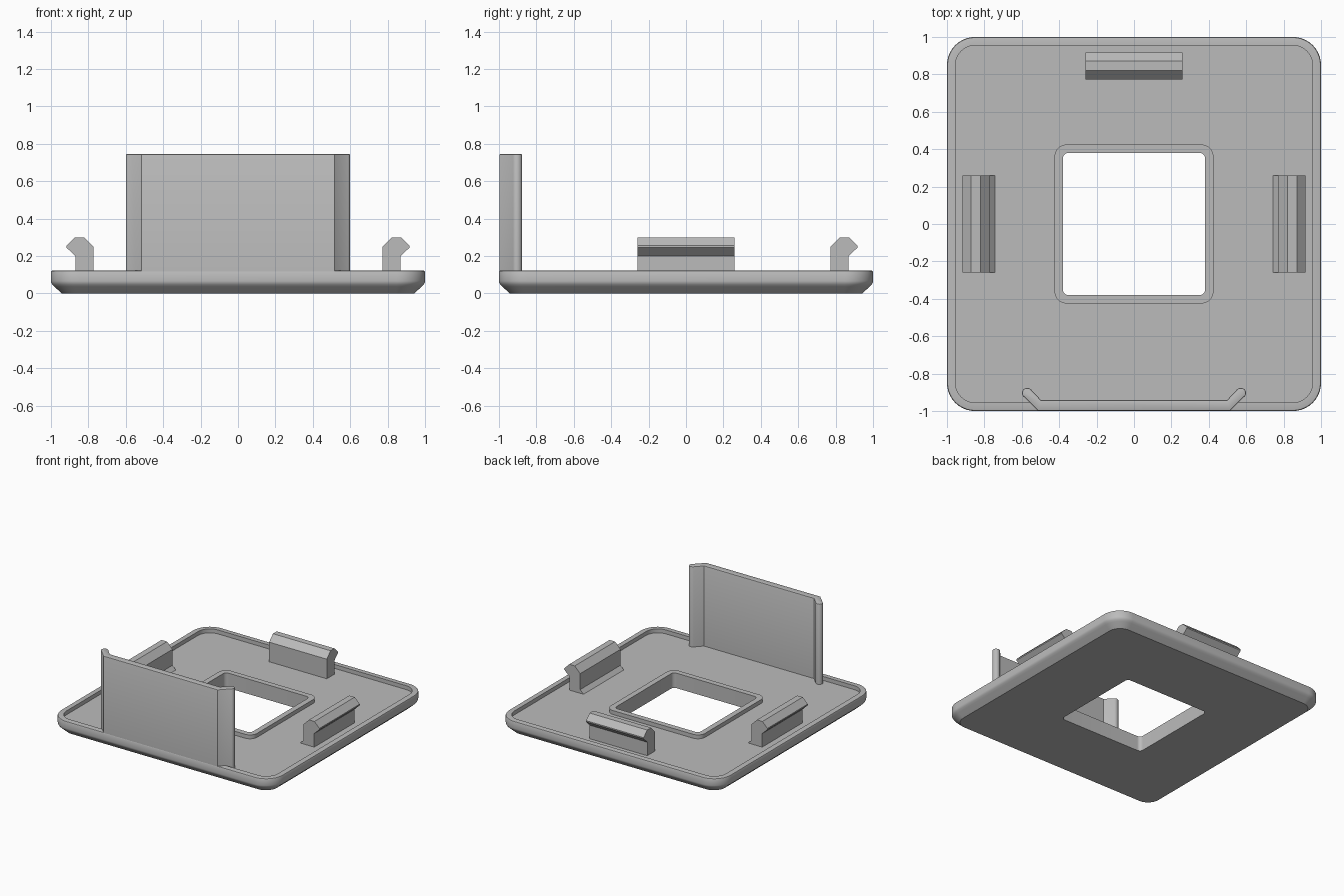
import bpy, bmesh, math

if "Cube" in bpy.data.objects:
    bpy.data.objects.remove(bpy.data.objects["Cube"])

grey = bpy.data.materials.new("mid_grey")
grey.diffuse_color = (0.5, 0.5, 0.5, 1)
grey.use_nodes = True
grey.node_tree.nodes["Principled BSDF"].inputs["Base Color"].default_value = grey.diffuse_color


def finish(name, bm, smooth=True):
    bmesh.ops.recalc_face_normals(bm, faces=bm.faces)
    me = bpy.data.meshes.new(name)
    bm.to_mesh(me)
    bm.free()
    me.materials.append(grey)
    ob = bpy.data.objects.new(name, me)
    bpy.context.collection.objects.link(ob)
    if smooth:
        bpy.ops.object.select_all(action='DESELECT')
        ob.select_set(True)
        bpy.context.view_layer.objects.active = ob
        bpy.ops.object.shade_smooth_by_angle(angle=math.radians(32))
    return ob


def rounded_square(half, radius, z, steps=10):
    pts = []
    for q, (sx, sy) in enumerate([(1, 1), (-1, 1), (-1, -1), (1, -1)]):
        for i in range(steps + 1):
            a = math.radians(90) * (q + i / steps)
            pts.append((sx * (half - radius) + radius * math.cos(a),
                        sy * (half - radius) + radius * math.sin(a), z))
    return pts


# Base plate: one closed cross-section swept round the rounded square
FLOOR, RIM = 0.09, 0.122
section = [  # half size, corner radius, height
    (0.942, 0.10, 0.0), (0.982, 0.135, 0.036), (0.993, 0.145, 0.047),
    (0.999, 0.15, 0.058), (1.0, 0.15, 0.066), (1.0, 0.15, RIM - 0.008),
    (0.997, 0.148, RIM - 0.002), (0.99, 0.142, RIM),
    (0.955, 0.107, RIM), (0.955, 0.107, FLOOR),
    (0.425, 0.065, FLOOR), (0.425, 0.065, RIM),
    (0.38, 0.03, RIM), (0.38, 0.03, 0.0)]
bm = bmesh.new()
rings = [[bm.verts.new(p) for p in rounded_square(*s)] for s in section]
for k, a in enumerate(rings):
    b = rings[(k + 1) % len(rings)]
    n = len(a)
    for i in range(n):
        j = (i + 1) % n
        bm.faces.new((a[i], a[j], b[j], b[i]))
finish("base_plate", bm)


# Front wall with angled wings and rounded ends
def wing(side):
    # from the front corner, round the tip, to the inner corner
    pts = [(0.515, -0.998), (0.588, -0.925)]
    cx, cy, r = 0.571, -0.904, 0.028
    pts += [(cx + r * math.cos(math.radians(a)), cy + r * math.sin(math.radians(a)))
            for a in range(-45, 136, 20)]
    pts += [(0.497, -0.942)]
    return [(side * x, y) for x, y in pts]


outline = wing(1) + wing(-1)[::-1]
bm = bmesh.new()
low = [bm.verts.new((x, y, 0.08)) for x, y in outline]
bottom = bm.faces.new(low)
ext = bmesh.ops.extrude_face_region(bm, geom=[bottom], use_keep_orig=True)
top = [v for v in ext["geom"] if isinstance(v, bmesh.types.BMVert)]
for v in top:
    v.co.z = 0.745
bmesh.ops.recalc_face_normals(bm, faces=bm.faces)
edges = [e for e in bm.edges if all(v.co.z > 0.7 for v in e.verts)]
bmesh.ops.bevel(bm, geom=edges, offset=0.008, segments=2, profile=0.5,
                affect='EDGES', clamp_overlap=True)
finish("front_wall", bm)


# Snap clips: hooked profile (outward distance, height) extruded along the edge
def clip(name, angle, foot):
    prof = [(0.87, 0.08), (0.87, 0.20), (0.917, 0.245), (0.917, 0.255),
            (0.872, 0.30), (0.822, 0.30), (0.773, 0.25)]
    if foot:
        prof += [(0.773, FLOOR + 0.03), (0.743, FLOOR), (0.743, 0.08)]
    else:
        prof += [(0.773, 0.08)]
    bm = bmesh.new()
    c, s = math.cos(angle), math.sin(angle)
    ends = [[bm.verts.new((d * c - w * s, d * s + w * c, z)) for d, z in prof]
            for w in (-0.26, 0.26)]
    bm.faces.new(ends[0])
    bm.faces.new(ends[1])
    n = len(prof)
    for i in range(n):
        j = (i + 1) % n
        bm.faces.new((ends[0][i], ends[0][j], ends[1][j], ends[1][i]))
    finish(name, bm, smooth=False)


clip("right_clip", 0, True)
clip("back_clip", math.pi / 2, False)
clip("left_clip", math.pi, True)
